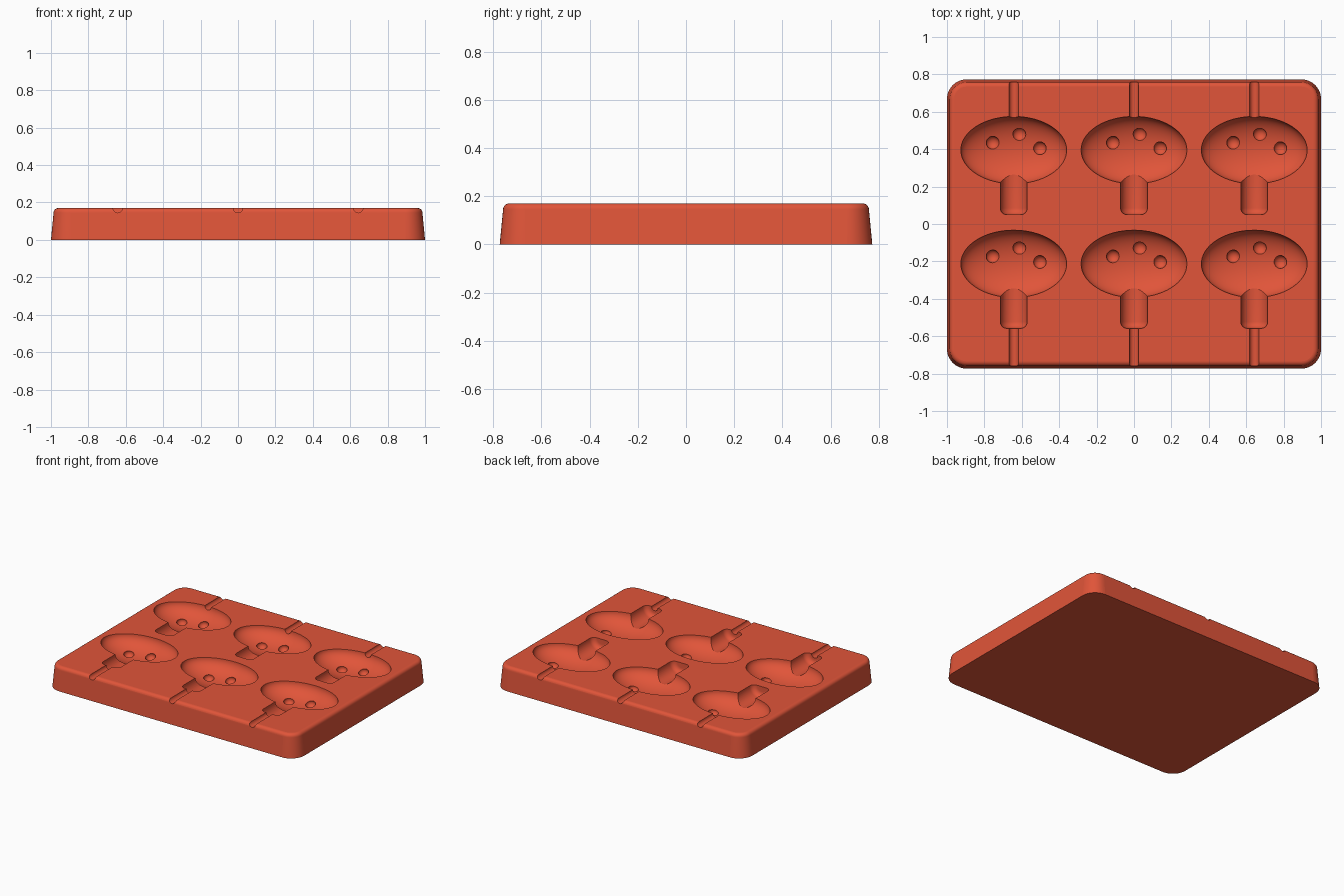
import bpy, bmesh, math
from mathutils import Matrix, Vector

cube = bpy.data.objects.get("Cube")
if cube:
    bpy.data.objects.remove(cube, do_unlink=True)

TOP = 0.17
COLUMNS = (-0.643, 0.0, 0.643)
ROWS = (0.395, -0.213)
CAP = Vector((0.283, 0.18, 0.105))
STEM_R, STEM_END = 0.072, -0.345
CHANNEL_R = 0.025

mat = bpy.data.materials.new("red silicone")
mat.use_nodes = True
mat.diffuse_color = (0.75, 0.09, 0.041, 1)
mat.node_tree.nodes["Principled BSDF"].inputs["Base Color"].default_value = mat.diffuse_color


def make_object(name, bm):
    bmesh.ops.recalc_face_normals(bm, faces=bm.faces)
    mesh = bpy.data.meshes.new(name)
    bm.to_mesh(mesh)
    bm.free()
    mesh.materials.append(mat)
    obj = bpy.data.objects.new(name, mesh)
    bpy.context.collection.objects.link(obj)
    return obj


def skin(bm, loops):
    """Join closed loops of points and cap both ends."""
    rings = [[bm.verts.new(p) for p in loop] for loop in loops]
    n = len(rings[0])
    for a, b in zip(rings, rings[1:]):
        for i in range(n):
            j = (i + 1) % n
            bm.faces.new((a[i], a[j], b[j], b[i]))
    bm.faces.new(rings[0][::-1])
    bm.faces.new(rings[-1])


def rounded_rect(hx, hy, r, z, steps=10):
    pts = []
    for k, (sx, sy) in enumerate(((1, 1), (-1, 1), (-1, -1), (1, -1))):
        for i in range(steps + 1):
            a = math.pi / 2 * (k + i / steps)
            pts.append((sx * (hx - r) + r * math.cos(a), sy * (hy - r) + r * math.sin(a), z))
    return pts


def lathe_y(bm, profile, x, y, z, n=40):
    """Turn (y, radius) pairs about an axis parallel to y."""
    skin(bm, [[(x + r * math.cos(2 * math.pi * i / n), y + py, z + r * math.sin(2 * math.pi * i / n))
               for i in range(n)] for py, r in profile])


def ellipsoid(bm, centre, radii, u, v):
    m = Matrix.Translation(centre) @ Matrix.Diagonal((*radii, 1))
    bmesh.ops.create_uvsphere(bm, u_segments=u, v_segments=v, radius=1, matrix=m)


# Tapered tray with a filleted top edge
bm = bmesh.new()
fillet = 0.025
layers = [(0, 0)]
for i in range(7):
    a = math.pi / 2 * i / 6
    layers.append((0.014 + fillet * (1 - math.cos(a)), TOP - fillet + fillet * math.sin(a)))
skin(bm, [rounded_rect(1 - d, 0.773 - d, 0.105 - d, z) for d, z in layers])
tray = make_object("mould_tray", bm)

# Cutters, one mesh for each kind of hollow
caps, stems, spots, channels = (bmesh.new() for _ in range(4))
stem_profile = [(-0.04, STEM_R)]
for i in range(7):
    a = math.pi / 2 * i / 6
    stem_profile.append((STEM_END + 0.035 * (1 - math.sin(a)), STEM_R - 0.035 * (1 - math.cos(a))))

for x in COLUMNS:
    for row, y in enumerate(ROWS):
        ellipsoid(caps, (x, y, TOP), CAP, 64, 32)
        lathe_y(stems, stem_profile, x, y, TOP)
        # Round dimples in the cap floor
        for dx, dy in ((-0.113, 0.04), (0.03, 0.085), (0.14, 0.01)):
            depth = CAP.z * math.sqrt(1 - (dx / CAP.x) ** 2 - (dy / CAP.y) ** 2)
            ellipsoid(spots, (x + dx, y + dy, TOP - depth), (0.035, 0.035, 0.03), 24, 12)
        # Stick channels run from each hollow to the nearest long edge
        span = (0.16, 0.5) if row == 0 else (-0.65, STEM_END + 0.02)
        lathe_y(channels, [(s, CHANNEL_R) for s in span], x, y, TOP, 24)

# Carve the hollows
for name, bm in (("cap_cutter", caps), ("stem_cutter", stems),
                 ("spot_cutter", spots), ("channel_cutter", channels)):
    cutter = make_object(name, bm)
    mod = tray.modifiers.new(name, "BOOLEAN")
    mod.operation, mod.solver, mod.object = "DIFFERENCE", "EXACT", cutter
    bpy.context.view_layer.update()
    result = bpy.data.meshes.new_from_object(tray.evaluated_get(bpy.context.evaluated_depsgraph_get()))
    tray.modifiers.clear()
    tray.data = result
    bpy.data.objects.remove(cutter, do_unlink=True)

# Smooth the curves, keep the large flats crisp
tray.data.name = "mould_tray"
bpy.ops.object.select_all(action="DESELECT")
tray.select_set(True)
bpy.context.view_layer.objects.active = tray
bpy.ops.object.shade_smooth_by_angle(angle=math.radians(30))
for face in tray.data.polygons:
    if face.area > 0.03:
        face.use_smooth = False
